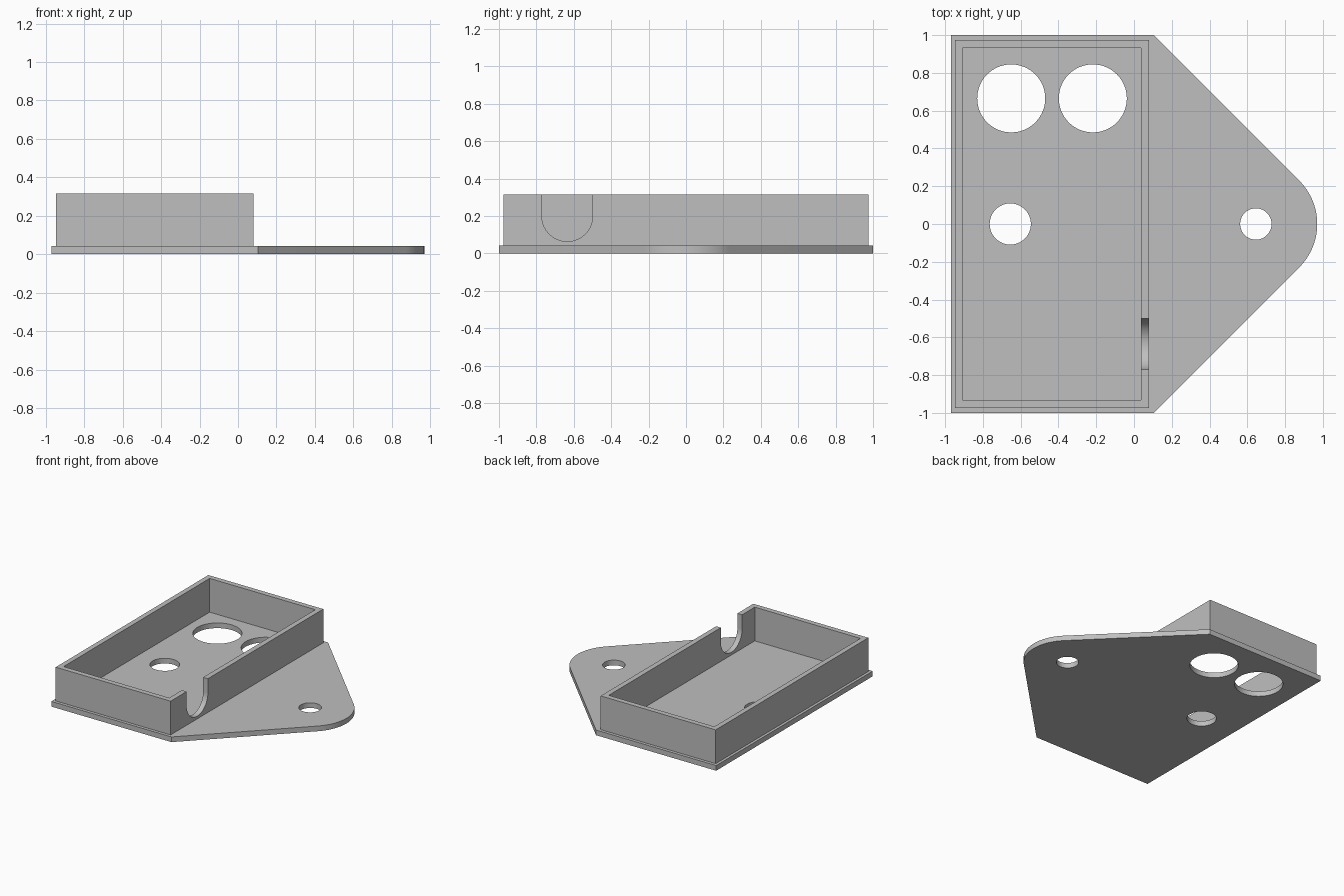
import bpy
import bmesh
from math import cos, sin, pi, radians

if "Cube" in bpy.data.objects:
    bpy.data.objects.remove(bpy.data.objects["Cube"], do_unlink=True)

GREY = (0.52, 0.52, 0.52, 1)
grey = bpy.data.materials.new("light grey")
grey.use_nodes = True
grey.diffuse_color = GREY
grey.node_tree.nodes["Principled BSDF"].inputs["Base Color"].default_value = GREY


def arc(cx, cy, r, start=0, sweep=2 * pi, steps=64, closed=True):
    count = steps if closed else steps + 1
    return [(cx + r * cos(start + sweep * i / steps),
             cy + r * sin(start + sweep * i / steps)) for i in range(count)]


def rect(x0, x1, half_y):
    return [(x0, -half_y), (x1, -half_y), (x1, half_y), (x0, half_y)]


def extrude_outlines(name, outlines, z0, z1):
    """Fill outlines (inner loops become holes) and extrude from z0 to z1."""
    curve = bpy.data.curves.new(name, "CURVE")
    curve.dimensions = "2D"
    curve.fill_mode = "BOTH"
    curve.extrude = (z1 - z0) / 2
    for points in outlines:
        spline = curve.splines.new("POLY")
        spline.points.add(len(points) - 1)
        for p, (x, y) in zip(spline.points, points):
            p.co = (x, y, 0, 1)
        spline.use_cyclic_u = True
    temp = bpy.data.objects.new(name + "_outline", curve)
    bpy.context.collection.objects.link(temp)
    bpy.context.view_layer.update()
    mesh = bpy.data.meshes.new_from_object(
        temp.evaluated_get(bpy.context.evaluated_depsgraph_get()))
    bpy.data.objects.remove(temp, do_unlink=True)
    bm = bmesh.new()
    bm.from_mesh(mesh)
    bmesh.ops.remove_doubles(bm, verts=bm.verts, dist=1e-5)
    bmesh.ops.translate(bm, verts=bm.verts, vec=(0, 0, (z0 + z1) / 2))
    bmesh.ops.recalc_face_normals(bm, faces=bm.faces)
    bm.to_mesh(mesh)
    bm.free()
    mesh.name = name
    mesh.materials.clear()
    mesh.materials.append(grey)
    obj = bpy.data.objects.new(name, mesh)
    bpy.context.collection.objects.link(obj)
    return obj


# Base plate: straight back, tapering to a rounded nose, with four holes
BASE, RIM = 0.042, 0.315
plate = [(-0.97, 1), (-0.97, -1), (0.105, -1)]
plate += arc(0.645, 0, 0.325, -pi / 4, pi / 2, 32, closed=False)
plate += [(0.105, 1)]
holes = [arc(-0.65, 0.665, 0.18), arc(-0.218, 0.665, 0.18),
         arc(-0.655, 0, 0.109), arc(0.645, 0, 0.083)]
base_plate = extrude_outlines("base_plate", [plate] + holes, 0, BASE)

# Rectangular tray wall
tray_wall = extrude_outlines(
    "tray_wall", [rect(-0.948, 0.08, 0.975), rect(-0.907, 0.038, 0.933)], BASE, RIM)

# U-shaped cable notch: profile (y, z) swept across the +x wall
profile = arc(-0.635, 0.2, 0.136, pi, pi, 32, closed=False)
profile += [(-0.499, 0.4), (-0.771, 0.4)]
bm = bmesh.new()
face = bm.faces.new([bm.verts.new((-0.05, y, z)) for y, z in profile])
swept = bmesh.ops.extrude_face_region(bm, geom=[face])["geom"]
bmesh.ops.translate(bm, vec=(0.2, 0, 0),
                    verts=[v for v in swept if isinstance(v, bmesh.types.BMVert)])
bmesh.ops.recalc_face_normals(bm, faces=bm.faces)
cutter_mesh = bpy.data.meshes.new("notch_cutter")
bm.to_mesh(cutter_mesh)
bm.free()
cutter_mesh.materials.append(grey)
cutter = bpy.data.objects.new("notch_cutter", cutter_mesh)
cutter.hide_render = True
bpy.context.collection.objects.link(cutter)

# Apply the cut and drop the cutter
cut = tray_wall.modifiers.new("notch", "BOOLEAN")
cut.operation = "DIFFERENCE"
cut.solver = "EXACT"
cut.object = cutter
bpy.context.view_layer.update()
cut_mesh = bpy.data.meshes.new_from_object(
    tray_wall.evaluated_get(bpy.context.evaluated_depsgraph_get()))
tray_wall.modifiers.clear()
tray_wall.data = cut_mesh
bpy.data.objects.remove(cutter, do_unlink=True)

# Smooth the round surfaces, keep the edges crisp
for obj in (base_plate, tray_wall):
    bpy.ops.object.select_all(action="DESELECT")
    obj.select_set(True)
    bpy.context.view_layer.objects.active = obj
    bpy.ops.object.shade_smooth_by_angle(angle=radians(30))
